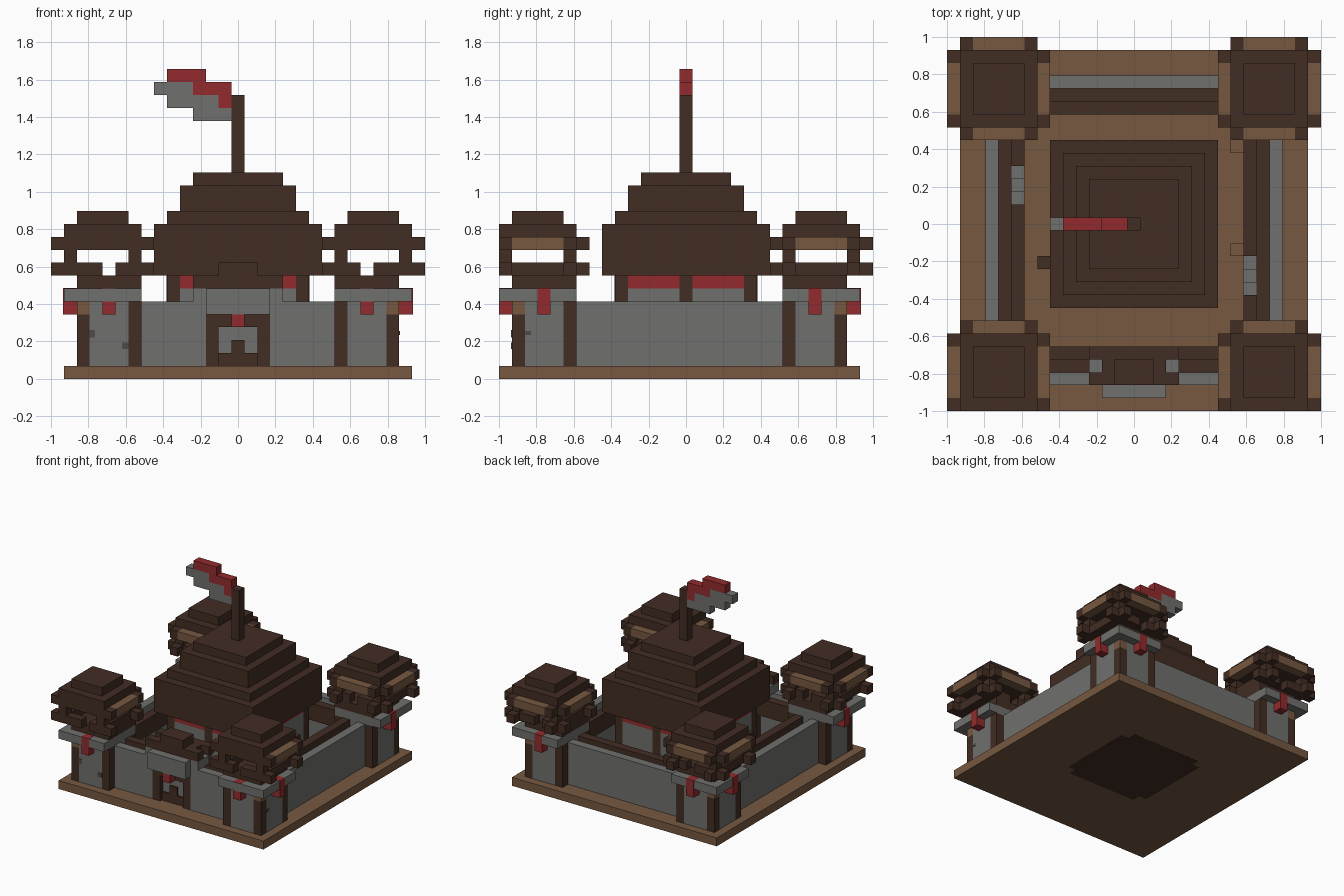
import bpy
import bmesh

cube = bpy.data.objects.get("Cube")
if cube:
    bpy.data.objects.remove(cube)

U = 2 / 29  # block size


def material(name, rgb):
    lin = [((c / 255 + 0.055) / 1.055) ** 2.4 for c in rgb] + [1]
    m = bpy.data.materials.new(name)
    m.use_nodes = True
    m.diffuse_color = lin
    m.node_tree.nodes["Principled BSDF"].inputs["Base Color"].default_value = lin
    return m


DARK = material("dark wood", (66, 45, 35))
TAN = material("light wood", (118, 88, 64))
GRAY = material("stone", (112, 112, 110))
RED = material("red cloth", (146, 43, 45))
CRACK = material("cracked stone", (80, 75, 72))


def blocks(name, mat, *boxes):
    """One object from boxes (x0, x1, y0, y1, z0, z1) in block units."""
    bm = bmesh.new()
    for b in boxes:
        lo = [min(b[i], b[i + 1]) for i in (0, 2, 4)]
        hi = [max(b[i], b[i + 1]) for i in (0, 2, 4)]
        lo[1] = max(lo[1], -14.5)
        if hi[1] - lo[1] < 0.01:
            continue
        verts = bmesh.ops.create_cube(bm, size=1)["verts"]
        for v in verts:
            for i in range(3):
                v.co[i] = U * (lo[i] if v.co[i] < 0 else hi[i])
    mesh = bpy.data.meshes.new(name)
    bm.to_mesh(mesh)
    bm.free()
    mesh.materials.append(mat)
    bpy.context.collection.objects.link(bpy.data.objects.new(name, mesh))


def square(r, z0, z1):
    return (-r, r, -r, r, z0, z1)


# Ground slab with the dark keep floor set into its underside
blocks("ground_slab", TAN, (-13.5, 13.5, -14.5, 13.5, 0, 1))
blocks("keep_floor", DARK, (-5.5, 5.5, -4.5, 4.5, -0.02, 0.5),
       (-4.5, 4.5, -5.5, 5.5, -0.02, 0.5))


# Corner towers, described for one corner with +x and +y pointing outward
def tower(side, end):
    tag = ("left" if side > 0 else "right") + ("_back" if end > 0 else "_front")
    cy = 10.5 if end > 0 else 11.5

    def part(name, mat, *boxes):
        blocks(f"tower_{name}_{tag}", mat, *[
            (side * (b[0] + 10.5), side * (b[1] + 10.5),
             end * (b[2] + cy), end * (b[3] + cy), b[4], b[5]) for b in boxes])

    def both(*boxes):
        return list(boxes) + [(b[2], b[3], b[0], b[1], b[4], b[5]) for b in boxes]

    part("stone_core", GRAY, *both((-3, 2, -2, 1, 1, 6)), (-3, 3, -3, 3, 6, 7))
    part("posts", DARK, (-3, -2, -3, -2, 1, 6), (-3, -2, 1, 2, 1, 6),
         (1, 2, -3, -2, 1, 6), (1, 2, 1, 2, 1, 5))
    part("post_cap", TAN, (1, 2, 1, 2, 5, 6))
    part("banners", RED, *both((-1, 0, 2, 3.06, 5, 7.02)))
    part("gallery_floor", DARK, (-3, 2, -3, 2, 7, 8))

    # Gallery parapet with lookout notches, and its corner posts
    rail = [(a, a + 1, -3, 3, 8, 9) for a in (-3, 2)]
    for a in (-3, 2):
        rail += [(-2, -1, a, a + 1, 8, 9), (0, 2, a, a + 1, 8, 9)]
        rail += [(a, a + 1, b, b + 1, 9, 10) for b in (-3, 2)]
        for b in (-4, 3):
            rail += both((a, a + 1, b, b + 1, 8, 9))
    part("gallery", DARK, *rail)

    # Stepped roof with eaves
    ends = []
    for a in (-3, 2):
        for b in (-4, 3):
            ends += both((a, a + 1, b, b + 1, 10, 11))
    part("roof", DARK, square(3, 10, 12), square(2, 12, 13), *ends)
    part("eaves", TAN, *both(*[(-2, 2, b, b + 1, 10, 11) for b in (-4, 3)]))


for side in (1, -1):
    for end in (1, -1):
        tower(side, end)

# Curtain walls: stone outside, walkway behind, rail on the inner edge
blocks("side_walls", GRAY,
       *[(s * 10.5, s * 11.5, -8.5, 7.5, 1, 6) for s in (1, -1)],
       *[(s * 9.5, s * 10.5, -8.5, 7.5, 1, 4) for s in (1, -1)])
blocks("side_walkways", DARK,
       *[(s * 9.5, s * 10.5, -8.5, 7.5, 4, 5) for s in (1, -1)])
blocks("side_rails", DARK,
       (8.5, 9.5, -8.5, -5.5, 4, 6), (8.5, 9.5, -2.5, 7.5, 4, 6),
       (-9.5, -8.5, -8.5, 1.5, 4, 6), (-9.5, -8.5, 4.5, 7.5, 4, 6))
blocks("stairs", GRAY,
       *[(8.5, 9.5, -3.5 - i, -2.5 - i, 1, 3 + i) for i in range(3)],
       *[(-9.5, -8.5, 1.5 + i, 2.5 + i, 1, 3 + i) for i in range(3)])
blocks("back_wall", GRAY, (-7.5, 7.5, 10.5, 11.5, 1, 6), (-7.5, 7.5, 9.5, 10.5, 1, 4))
blocks("back_walkway", DARK, (-7.5, 7.5, 9.5, 10.5, 4, 5), (-7.5, 7.5, 8.5, 9.5, 4, 6))
blocks("front_wall", GRAY,
       *[(s * 2.5, s * 7.5, -12.5, -11.5, 1, 6) for s in (1, -1)],
       *[(s * 2.5, s * 7.5, -11.5, -10.5, 1, 4) for s in (1, -1)])
blocks("front_walkway", DARK,
       *[(s * 2.5, s * 7.5, -11.5, -10.5, 4, 5) for s in (1, -1)],
       *[(s * 2.5, s * 7.5, -10.5, -9.5, 4, 6) for s in (1, -1)])

# Gatehouse
blocks("gate_frame", DARK,
       *[(s * 1.5, s * 2.5, -12.5, -9.5, 1, 5) for s in (1, -1)],
       (-1.5, 1.5, -12.5, -9.5, 4, 5), (-1.5, 1.5, -12.2, -11.5, 1, 2),
       (-0.5, 0.5, -12.2, -11.5, 1, 3))
blocks("gate_panel", GRAY, (-1.5, 1.5, -12, -11.5, 2, 4))
blocks("gate_stone", GRAY, (-2.5, 2.5, -13.5, -9.5, 5, 7),
       *[(s * 2.5, s * 3.5, -12.5, -10.5, 6, 7) for s in (1, -1)])
blocks("gate_banner", RED, (-0.5, 0.5, -13.5, -12.5, 4, 5))
blocks("gate_roof", DARK, (-2.5, 2.5, -12.5, -9.5, 7, 8), (-1.5, 1.5, -12.5, -10.5, 8, 9),
       *[(s * 2.5, s * 3.5, y, y + 1, 7, 8) for s in (1, -1) for y in (-12.5, -10.5)])

# Keep: stone walls, red frieze, corner and centre posts
cross = [(-5.5, 5.5, -4.5, 4.5), (-4.5, 4.5, -5.5, 5.5)]
blocks("keep_walls", GRAY, *[c + (1, 7) for c in cross])
blocks("keep_frieze", RED, *[c + (7, 8) for c in cross])
blocks("keep_posts", DARK,
       *[(s * 4.5, s * 5.5, t * 4.5, t * 5.5, 1, 8) for s in (1, -1) for t in (1, -1)],
       (-5.56, 5.56, -0.5, 0.5, 1, 8), (-0.5, 0.5, -5.56, 5.56, 1, 8))
blocks("keep_roof", DARK, square(6.5, 8, 12), square(5.5, 12, 13),
       square(4.5, 13, 15), square(3.5, 15, 16))

# Flag
blocks("flagpole", DARK, square(0.5, 16, 22))
blocks("flag_red", RED, *[(a, b, -0.5, 0.5, z, z + 1) for a, b, z in
                          ((-5.5, -2.5, 23), (-3.5, -0.5, 22), (-1.5, -0.5, 21))])
blocks("flag_gray", GRAY, *[(a, b, -0.5, 0.5, z, z + 1) for a, b, z in
                            ((-6.5, -3.5, 22), (-5.5, -1.5, 21), (-3.5, -0.5, 20))])

# Courtyard crates and cracks in the tower stone
blocks("crates", TAN, (7.5, 8.5, -2.5, -1.5, 1, 2), (7.5, 8.5, 5.5, 6.5, 1, 2))
blocks("log", DARK, (-7.5, -6.5, -3.5, -2.5, 1, 2))
blocks("cracks", CRACK, (-11.5, -11.1, -13.56, -13.5, 3.2, 3.8),
       (-9, -8.5, -13.56, -13.5, 2.3, 2.8), (12.5, 12.56, -12.5, -12, 3.4, 3.7))
